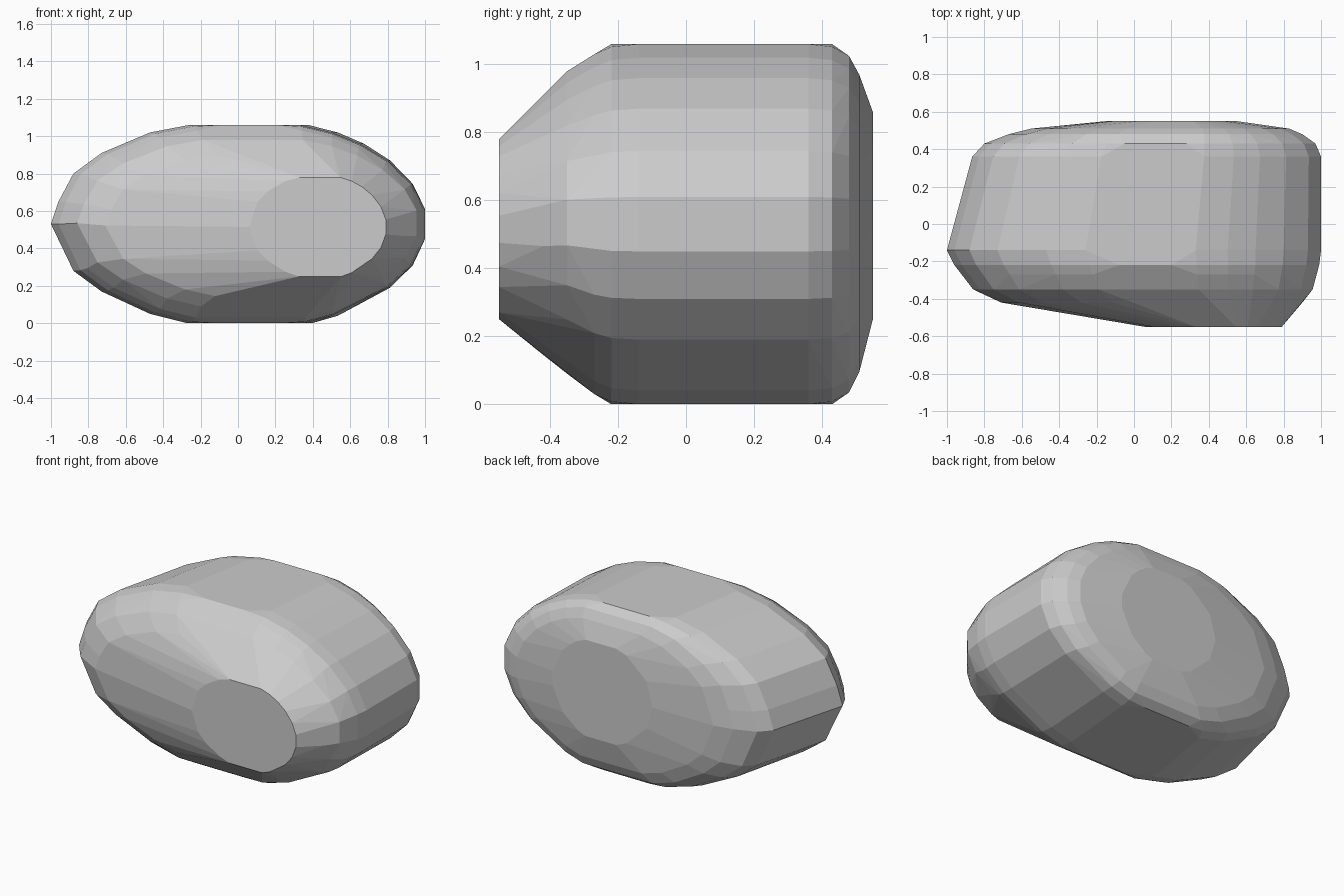
import bpy, bmesh

if "Cube" in bpy.data.objects:
    bpy.data.objects.remove(bpy.data.objects["Cube"])

# Widest outline of the stone, seen from the front (x, z)
outline = [(-1, .53), (-.96, .65), (-.88, .80), (-.73, .91), (-.47, 1.02), (-.26, 1.06),
           (.33, 1.06), (.50, 1.02), (.65, .96), (.80, .87), (.93, .745), (1, .61),
           (1, .45), (.93, .31), (.80, .19), (.50, .04), (.35, 0), (-.27, 0),
           (-.47, .05), (-.73, .17), (-.88, .28)]

# Sections from front to back: y, x min, x max, z min, z max
sections = [(-.55, .06, .79, .25, .78), (-.42, -.71, .90, .145, .90),
            (-.35, -.86, .955, .09, .98), (-.27, -.92, .975, .03, 1.03),
            (-.22, -.96, .99, .008, 1.052), (-.14, -1, 1, 0, 1.06),
            (.36, -.865, 1, 0, 1.06), (.43, -.80, .97, .008, 1.052),
            (.48, -.67, .90, .035, 1.025), (.51, -.55, .83, .095, .97),
            (.55, -.15, .55, .25, .86)]

bm = bmesh.new()
for y, x0, x1, z0, z1 in sections:
    for x, z in outline:
        bm.verts.new((x0 + (x + 1) / 2 * (x1 - x0), y, z0 + z / 1.06 * (z1 - z0)))

# Rounded ends of the flat top and bottom
for z in (0, 1.06):
    for x, y in ((-.08, -.22), (.2, -.22), (-.05, .43), (.28, .43)):
        bm.verts.new((x, y, z))

# Wrap in a faceted skin and merge nearly flat neighbours
hull = bmesh.ops.convex_hull(bm, input=bm.verts[:], use_existing_faces=False)
loose = [v for v in bm.verts if not v.link_faces]
bmesh.ops.delete(bm, geom=loose, context='VERTS')
bmesh.ops.dissolve_limit(bm, angle_limit=.05, verts=bm.verts[:], edges=bm.edges[:])
bmesh.ops.recalc_face_normals(bm, faces=bm.faces[:])

mesh = bpy.data.meshes.new("stone")
bm.to_mesh(mesh)
bm.free()
stone = bpy.data.objects.new("stone", mesh)
bpy.context.collection.objects.link(stone)
